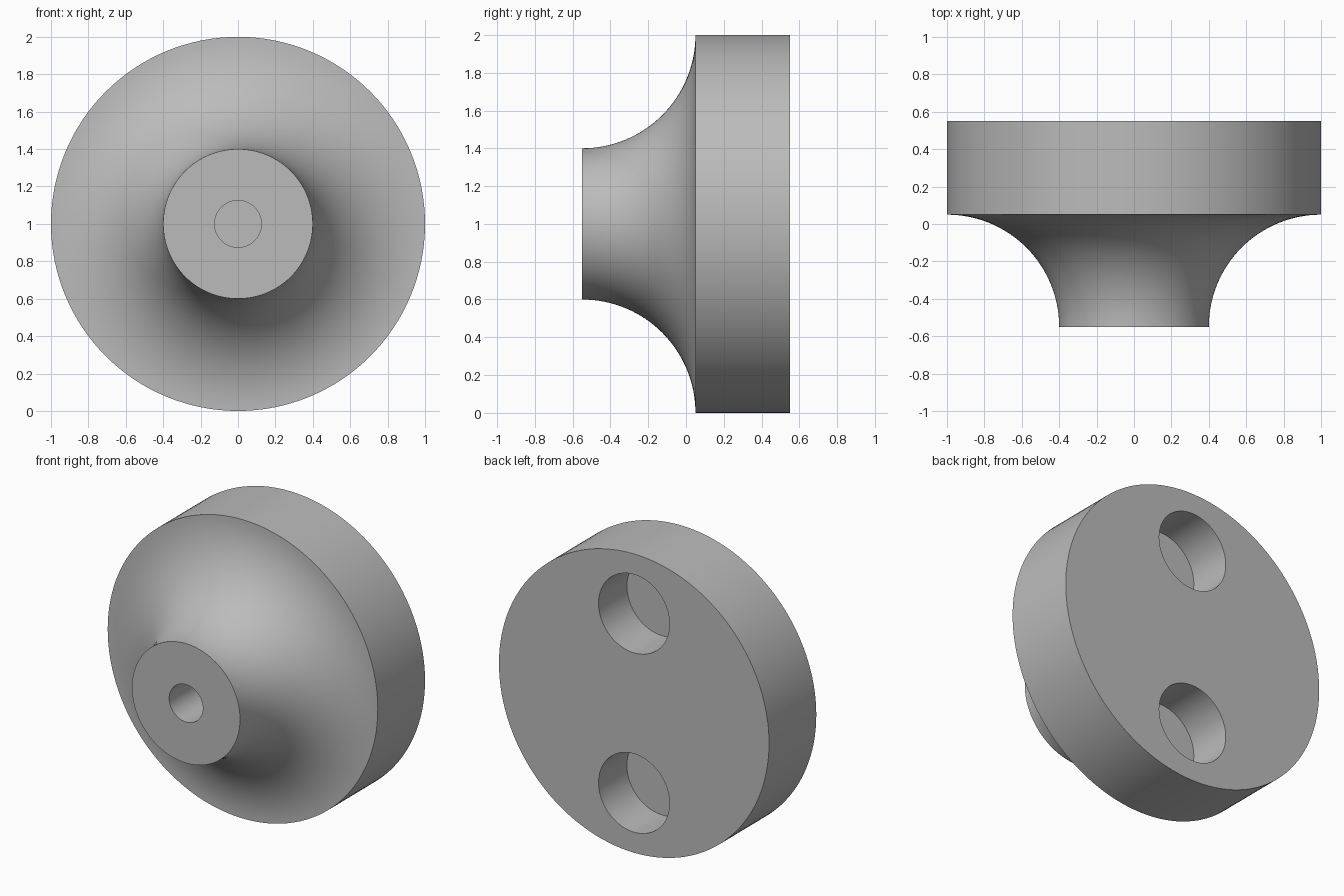
import bpy
import math

default = bpy.data.objects.get("Cube")
if default:
    bpy.data.objects.remove(default, do_unlink=True)

SEGMENTS = 128
BACK, FRONT, STEP = 0.55, -0.55, 0.05   # y of back face, front face, disc edge
FLARE = 0.6                             # radius of the concave flare

grey = bpy.data.materials.new("plain grey")
grey.use_nodes = True
colour = (0.5, 0.5, 0.5, 1)
grey.diffuse_color = colour
grey.node_tree.nodes["Principled BSDF"].inputs["Base Color"].default_value = colour


def lathe(name, profile):
    """Turn (radius, y) points about the y axis at z = 1, with flat end caps."""
    verts, faces = [], []
    for radius, y in profile:
        for i in range(SEGMENTS):
            a = math.tau * i / SEGMENTS
            verts.append((radius * math.cos(a), y, 1 + radius * math.sin(a)))
    rings = len(profile)
    for r in range(rings - 1):
        for i in range(SEGMENTS):
            j = (i + 1) % SEGMENTS
            a, b = r * SEGMENTS, (r + 1) * SEGMENTS
            faces.append((a + i, a + j, b + j, b + i))
    faces.append(tuple(reversed(range(SEGMENTS))))
    faces.append(tuple(range((rings - 1) * SEGMENTS, rings * SEGMENTS)))
    mesh = bpy.data.meshes.new(name)
    mesh.from_pydata(verts, [], faces)
    mesh.flip_normals()
    mesh.update()
    mesh.materials.append(grey)
    obj = bpy.data.objects.new(name, mesh)
    bpy.context.collection.objects.link(obj)
    return obj


# Flared knob: narrow front boss, quarter-circle flare, thick back disc
flare = []
for k in range(33):
    t = math.pi / 2 * k / 32
    flare.append((1 - FLARE * math.cos(t), FRONT + FLARE * math.sin(t)))
knob = lathe("flared_knob", flare + [(1, BACK)])
bpy.context.view_layer.objects.active = knob
knob.select_set(True)


def drill(name, radius, y0, y1, z):
    """Cut a flat-bottomed round hole along y."""
    cutter = lathe(name, [(radius, y0), (radius, y1)])
    cutter.location.z = z - 1
    cutter.hide_render = True
    bpy.context.view_layer.update()
    mod = knob.modifiers.new(name, "BOOLEAN")
    mod.operation = "DIFFERENCE"
    mod.solver = "EXACT"
    mod.object = cutter
    bpy.ops.object.modifier_apply(modifier=mod.name)
    bpy.data.objects.remove(cutter, do_unlink=True)


# Small blind hole in the boss, two wide pockets in the back
drill("front_hole", 0.125, FRONT - 0.1, FRONT + 0.6, 1)
for side in (-1, 1):
    drill("back_pocket", 0.2625, BACK - 0.3, BACK + 0.1, 1 + side * 0.6)

bpy.ops.object.shade_smooth_by_angle(angle=math.radians(30))
